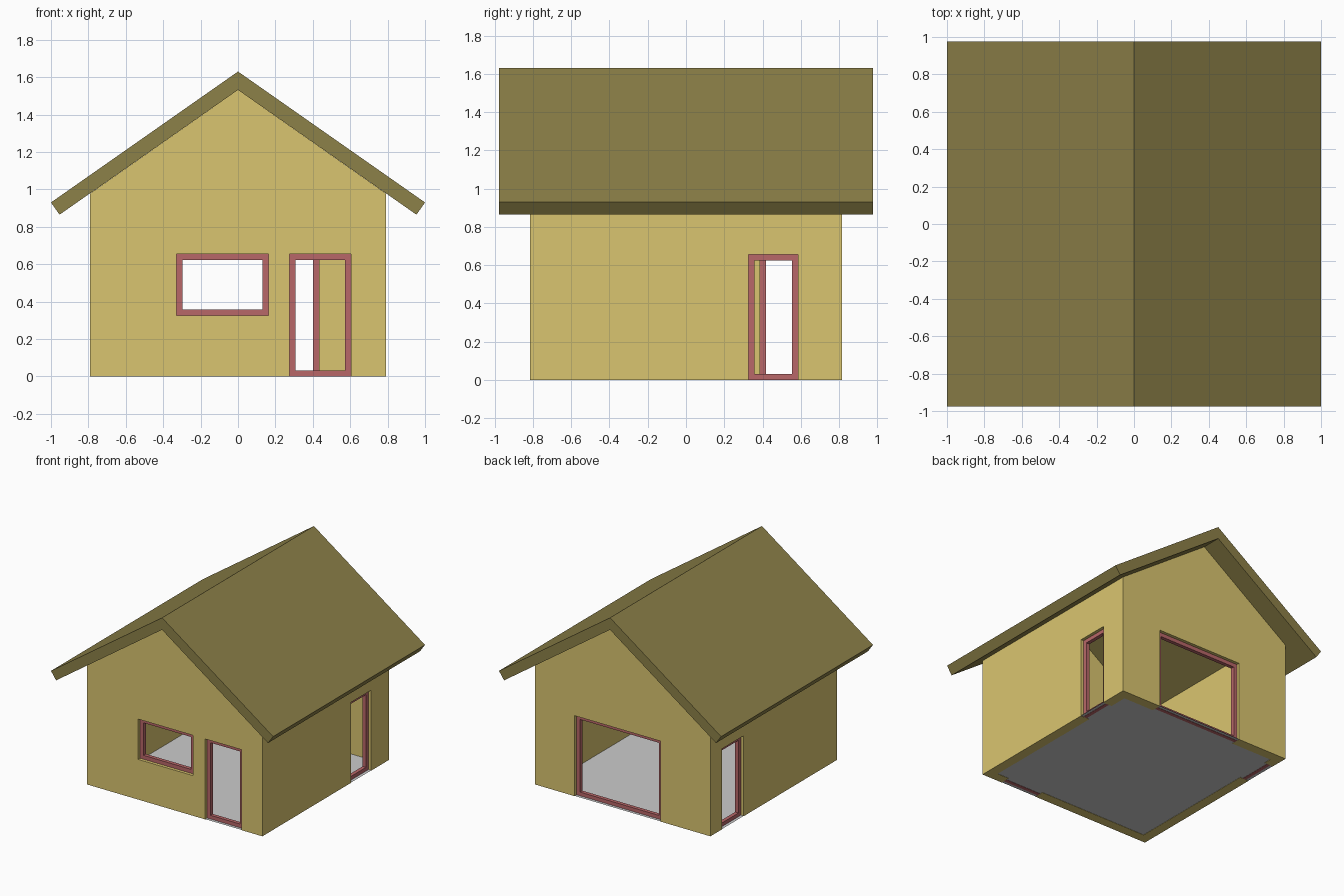
import bpy, bmesh

if "Cube" in bpy.data.objects:
    bpy.data.objects.remove(bpy.data.objects["Cube"])

HX, HY, T = 0.79, 0.815, 0.08        # half width, half depth, wall thickness
EAVE, RIDGE = 0.979, 1.532           # underside of the roof at the wall / ridge
BAR, RECESS, DEPTH = 0.032, 0.025, 0.03


def material(name, rgb):
    m = bpy.data.materials.new(name)
    m.diffuse_color = (*rgb, 1)
    m.use_nodes = True
    m.node_tree.nodes["Principled BSDF"].inputs["Base Color"].default_value = m.diffuse_color
    return m


WALL = material("wall_yellow", (0.70, 0.56, 0.16))
ROOF = material("roof_olive", (0.265, 0.218, 0.065))
FRAME = material("frame_red", (0.48, 0.135, 0.14))


def finish(name, bm, mat=None):
    bmesh.ops.recalc_face_normals(bm, faces=bm.faces)
    me = bpy.data.meshes.new(name)
    bm.to_mesh(me)
    bm.free()
    ob = bpy.data.objects.new(name, me)
    bpy.context.collection.objects.link(ob)
    if mat:
        me.materials.append(mat)
    return ob


def prism(name, profile, place, a, b, mat=None):
    """Sweep a closed (u, z) profile between depths a and b."""
    bm = bmesh.new()
    near, far = ([bm.verts.new(place(u, z, d)) for u, z in profile] for d in (a, b))
    bm.faces.new(near)
    bm.faces.new(far)
    n = len(profile)
    for i in range(n):
        j = (i + 1) % n
        bm.faces.new((near[i], near[j], far[j], far[i]))
    return finish(name, bm, mat)


def rect(u0, u1, z0, z1):
    return [(u0, z0), (u1, z0), (u1, z1), (u0, z1)]


def ring(name, outer, inner, place, a, b, mat):
    """Rectangular frame with an open middle."""
    bm = bmesh.new()
    loops = [[bm.verts.new(place(u, z, d)) for u, z in p]
             for p, d in ((outer, a), (inner, a), (inner, b), (outer, b))]
    for k in range(4):
        p, q = loops[k], loops[(k + 1) % 4]
        for i in range(4):
            j = (i + 1) % 4
            bm.faces.new((p[i], p[j], q[j], q[i]))
    return finish(name, bm, mat)


def cut(target, cutter):
    mod = target.modifiers.new("cut", 'BOOLEAN')
    mod.operation = 'DIFFERENCE'
    mod.solver = 'EXACT'
    mod.object = cutter
    bpy.context.view_layer.objects.active = target
    bpy.ops.object.modifier_apply(modifier=mod.name)
    bpy.data.objects.remove(cutter)


# Depth is measured inward from the outer face of each wall
def front(u, z, d): return (u, -HY + d, z)
def back(u, z, d): return (u, HY - d, z)
def right(u, z, d): return (HX - d, u, z)
def left(u, z, d): return (-HX + d, u, z)


# Walls: gabled shell, hollow inside and open to the roof
gable = [(-HX, 0), (HX, 0), (HX, EAVE), (0, RIDGE), (-HX, EAVE)]
walls = prism("walls", gable, front, 0, 2 * HY, WALL)
cut(walls, prism("room_cutter", rect(-HX + T, HX - T, -0.2, 2), front, T, 2 * HY - T))

# Openings with recessed frames
openings = [
    ("front_window", front, -0.328, 0.164, 0.327, 0.655),
    ("front_door", front, 0.275, 0.604, 0, 0.655),
    ("back_door", back, -0.34, 0.433, 0, 0.655),
    ("right_door", right, 0.327, 0.585, 0, 0.655),
    ("left_door", left, 0.386, 0.668, 0, 0.655),
]
for name, place, u0, u1, z0, z1 in openings:
    low = z0 if z0 > 0 else -0.1
    cut(walls, prism(name + "_cutter", rect(u0, u1, low, z1), place, -0.1, T + 0.1))
    ring(name + "_frame", rect(u0, u1, z0, z1),
         rect(u0 + BAR, u1 - BAR, z0 + BAR, z1 - BAR),
         place, RECESS, RECESS + DEPTH, FRAME)

# Roof: folded slab with overhangs
roof_profile = [(-1, 0.93), (-0.954, 0.865), (0, RIDGE), (0.954, 0.865), (1, 0.93), (0, 1.63)]
prism("roof", roof_profile, front, HY - 0.977, HY + 0.977, ROOF)

# Floor: thin sheet under the whole house
bm = bmesh.new()
bm.faces.new([bm.verts.new((x, y, 0.002)) for x, y in rect(-HX, HX, -HY, HY)])
finish("floor", bm)
